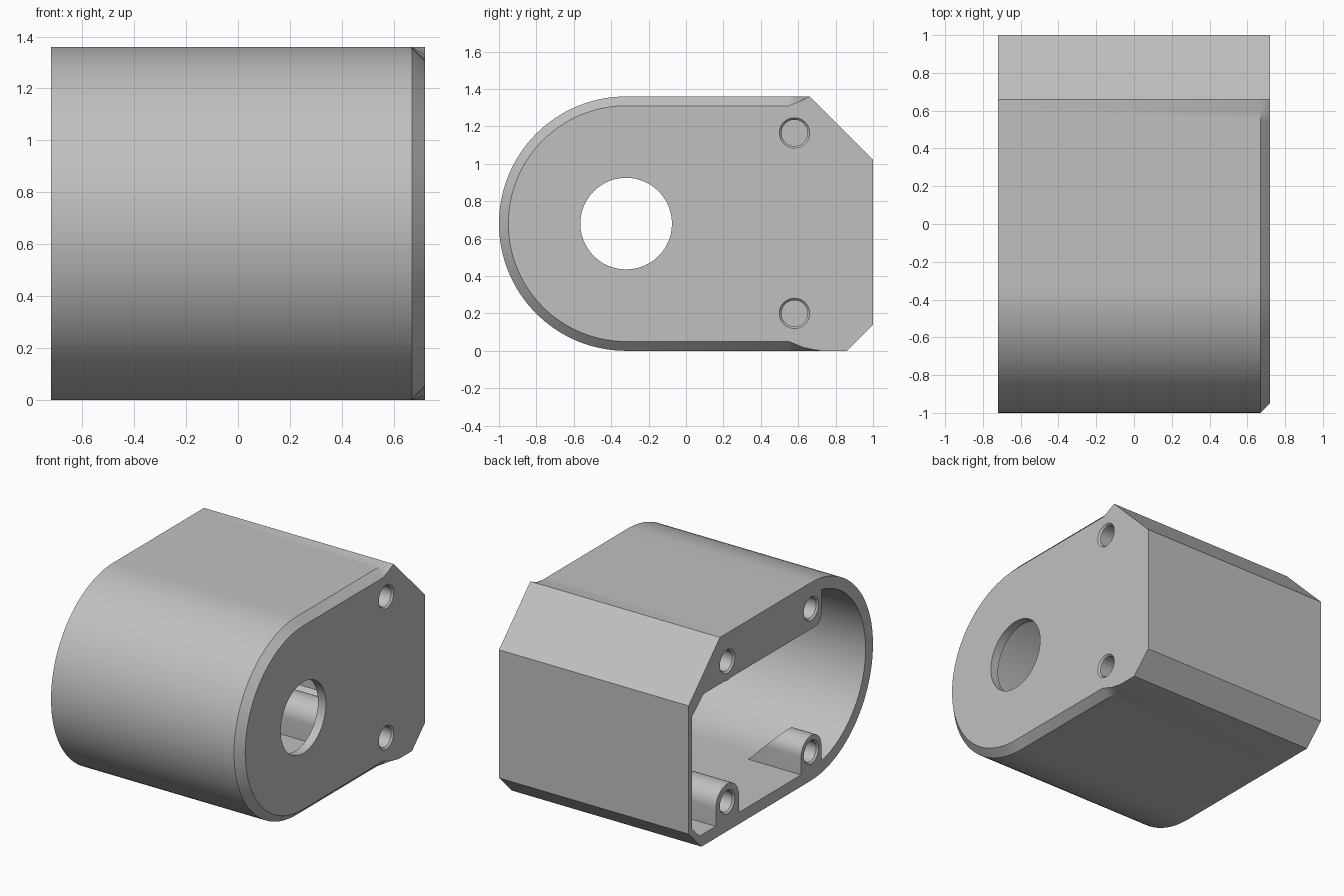
import bpy, bmesh
from math import sin, cos, pi, radians

if "Cube" in bpy.data.objects:
    bpy.data.objects.remove(bpy.data.objects["Cube"])

grey = bpy.data.materials.new("light_grey")
grey.use_nodes = True
colour = (0.53, 0.53, 0.53, 1)
grey.diffuse_color = colour
grey.node_tree.nodes["Principled BSDF"].inputs["Base Color"].default_value = colour

LEFT_X = 0.72


def arc(y, z, r, start, end, steps):
    angles = [radians(start + (end - start) * i / steps) for i in range(steps + 1)]
    return [(y + r * cos(a), z + r * sin(a)) for a in angles]


def circle(y, z, r):
    return arc(y, z, r, 0, 360, 48)[:-1]


def loft(name, sections):
    """Solid through matching (y, z) outlines; x is a number or a rule x(z)."""
    bm = bmesh.new()
    rings = []
    for x, outline in sections:
        rings.append([bm.verts.new((x(z) if callable(x) else x, y, z)) for y, z in outline])
    n = len(rings[0])
    for a, b in zip(rings, rings[1:]):
        for i in range(n):
            j = (i + 1) % n
            bm.faces.new((a[i], a[j], b[j], b[i]))
    bm.faces.new(rings[0])
    bm.faces.new(rings[-1])
    bmesh.ops.recalc_face_normals(bm, faces=bm.faces)
    mesh = bpy.data.meshes.new(name)
    bm.to_mesh(mesh)
    bm.free()
    mesh.materials.append(grey)
    obj = bpy.data.objects.new(name, mesh)
    bpy.context.collection.objects.link(obj)
    return obj


def cut(target, tool):
    mod = target.modifiers.new("cut", "BOOLEAN")
    mod.operation = "DIFFERENCE"
    mod.solver = "EXACT"
    mod.object = tool
    bpy.context.view_layer.objects.active = target
    bpy.ops.object.modifier_apply(modifier=mod.name)
    bpy.data.objects.remove(tool)


# Outer shell: round front, bevelled back corners, chamfer that fades near the back
def shell_outline(c):
    return ([(1, 0.14), (1, 1.02), (0.66, 1.36), (0.6, 1.36 - c * 0.6), (0.55, 1.36 - c)]
            + arc(-0.32, 0.68, 0.68 - c, 90, 270, 64)
            + [(0.55, c), (0.63, c * 0.35), (0.72, 0), (0.86, 0)])


housing = loft("housing", [(-LEFT_X, shell_outline(0)), (LEFT_X - 0.05, shell_outline(0)),
                           (LEFT_X, shell_outline(0.05))])

# Cavity, open on the right side
cavity_outline = ([(0.965, 0.165), (0.965, 0.995), (0.68, 1.28)]
                  + arc(-0.32, 0.68, 0.6, 90, 270, 64) + [(0.88, 0.08)])
cavity = loft("cavity_cutter", [(-0.8, cavity_outline), (LEFT_X - 0.06, cavity_outline)])


# Screw bosses, left standing in the cavity
def boss_outline(y, z, r, base):
    cap = arc(y, z, r, 0, 180, 24)
    return cap + [(y - r, base), (y + r, base)]


back_low = boss_outline(0.58, 0.2, 0.125, -0.2)
back_high = circle(0.58, 1.165, 0.13)
front_low = boss_outline(-0.33, 0.2, 0.11, -0.2)
ceiling = ([(1.2, 0.71), (0.965, 0.93)] + arc(0.82, 0.99, 0.05, 45, 90, 6)
           + arc(-0.38, 1.1, 0.06, 270, 180, 8) + [(-0.44, 1.5), (1.2, 1.5)])
for outline, end in ((back_low, 0.9), (back_high, 0.9),
                     (front_low, lambda z: -0.24 - z),
                     (ceiling, lambda z: z - 1.59)):
    cut(cavity, loft("boss_shape", [(-1.0, outline), (end, outline)]))
cut(housing, cavity)

# Shaft opening through the left plate
cut(housing, loft("shaft_cutter", [(0.5, circle(-0.32, 0.68, 0.245)),
                                   (0.9, circle(-0.32, 0.68, 0.245))]))


# Countersunk blind screw holes
def screw_hole(y, z, side):
    steps = ((0.02, 0.1), (-0.012, 0.07), (-0.2, 0.07))
    cut(housing, loft("screw_cutter", [(side * (LEFT_X + d), circle(y, z, r))
                                       for d, r in steps]))


for y, z, side in ((0.58, 1.165, 1), (0.58, 0.2, 1), (0.58, 1.165, -1), (0.58, 0.2, -1),
                   (-0.33, 1.18, -1), (-0.33, 0.195, -1)):
    screw_hole(y, z, side)

bpy.ops.object.select_all(action="DESELECT")
housing.select_set(True)
bpy.context.view_layer.objects.active = housing
bpy.ops.object.shade_smooth_by_angle(angle=radians(25))
